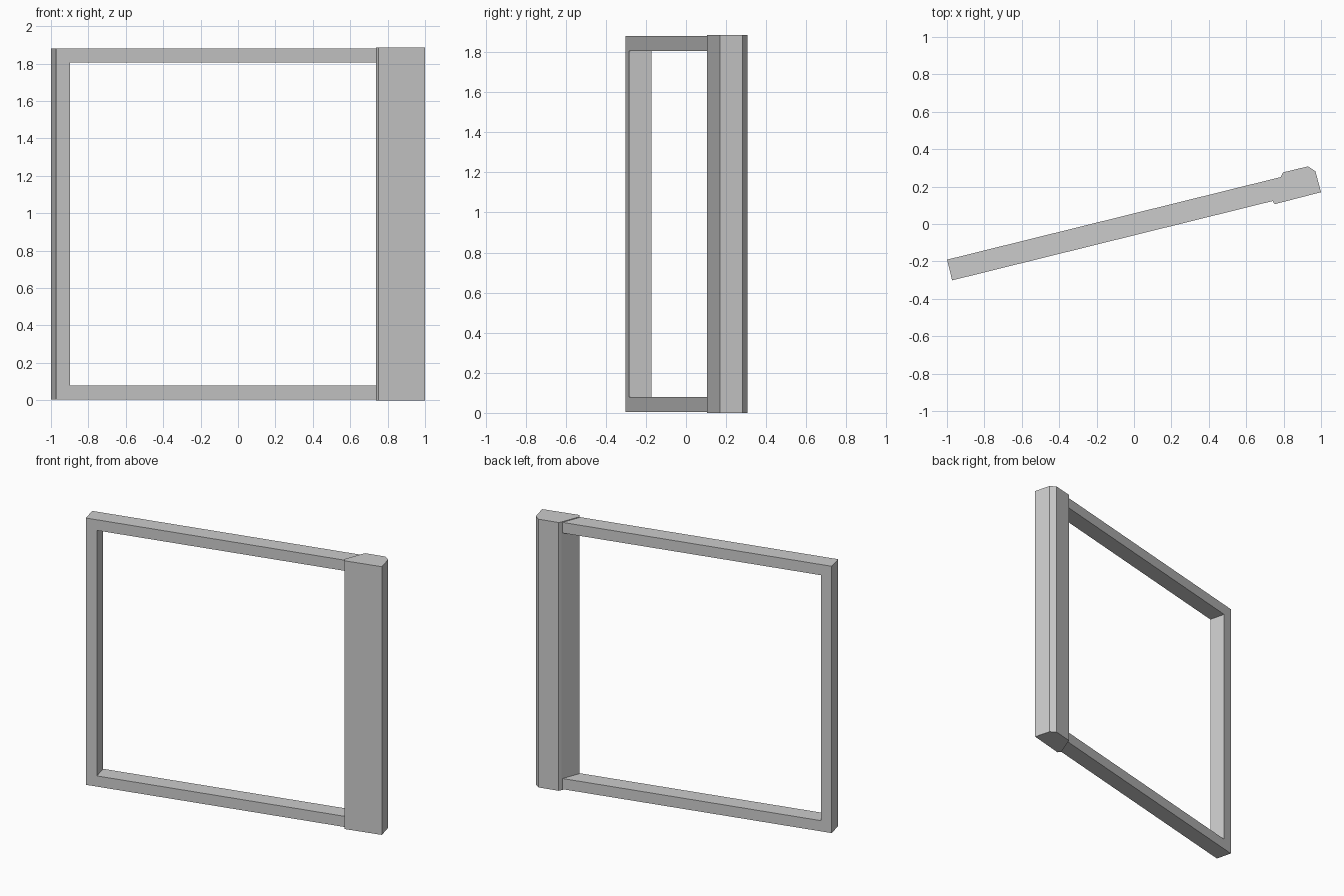
import bpy, bmesh, math
from mathutils import Matrix, Vector

if "Cube" in bpy.data.objects:
    bpy.data.objects.remove(bpy.data.objects["Cube"])

ANGLE = math.radians(13.9)


def prism(name, outline, depth, matrix):
    """Extrude a flat outline along its local z, then place it."""
    bm = bmesh.new()
    face = bm.faces.new([bm.verts.new((x, y, 0)) for x, y in outline])
    grown = bmesh.ops.extrude_face_region(bm, geom=[face])["geom"]
    bmesh.ops.translate(bm, vec=(0, 0, depth),
                        verts=[v for v in grown if isinstance(v, bmesh.types.BMVert)])
    bmesh.ops.recalc_face_normals(bm, faces=bm.faces)
    bm.transform(matrix)
    mesh = bpy.data.meshes.new(name)
    bm.to_mesh(mesh)
    bm.free()
    obj = bpy.data.objects.new(name, mesh)
    bpy.context.collection.objects.link(obj)
    return obj


# Three-sided frame: left stile with top and bottom rails running into the post
bottom, top, bar, thick, length = 0.005, 1.88, 0.075, 0.114, 1.93
frame_outline = [(0, bottom), (length, bottom), (length, bottom + bar),
                 (bar, bottom + bar), (bar, top - bar), (length, top - bar),
                 (length, top), (0, top)]
place = (Matrix.Translation(Vector((-0.986, -0.246, 0)))
         @ Matrix.Rotation(ANGLE, 4, 'Z')
         @ Matrix.Translation(Vector((0, thick / 2, 0)))
         @ Matrix.Rotation(math.pi / 2, 4, 'X'))
prism("frame", frame_outline, thick, place)

# Wide post with chamfered back corner and recessed inner face
post_outline = [(0.752, 0.106), (1.0, 0.17), (0.97, 0.282), (0.93, 0.308),
                (0.797, 0.276), (0.787, 0.256), (0.75, 0.16), (0.738, 0.128)]
prism("post", post_outline, 1.885, Matrix.Identity(4))
